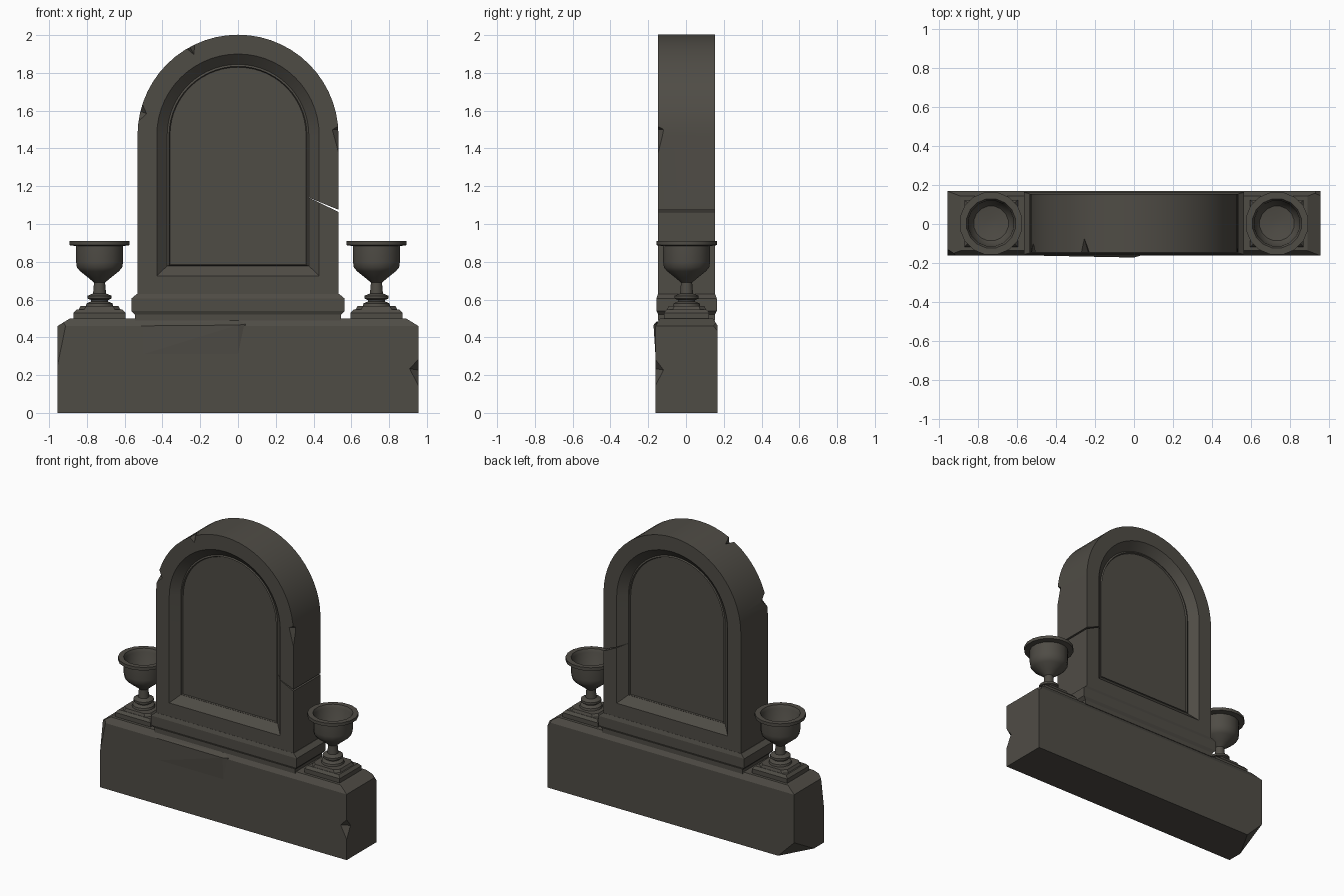
import bpy, bmesh, math

if "Cube" in bpy.data.objects:
    bpy.data.objects.remove(bpy.data.objects["Cube"])

stone = bpy.data.materials.new("dark_stone")
stone.diffuse_color = (0.078, 0.072, 0.060, 1)
stone.use_nodes = True
stone.node_tree.nodes["Principled BSDF"].inputs["Base Color"].default_value = stone.diffuse_color


def make(name, bm, smooth=None):
    bmesh.ops.recalc_face_normals(bm, faces=bm.faces)
    me = bpy.data.meshes.new(name)
    bm.to_mesh(me)
    bm.free()
    me.materials.append(stone)
    ob = bpy.data.objects.new(name, me)
    bpy.context.collection.objects.link(ob)
    if smooth:
        select(ob)
        bpy.ops.object.shade_smooth_by_angle(angle=math.radians(smooth))
    return ob


def select(ob):
    bpy.ops.object.select_all(action='DESELECT')
    ob.select_set(True)
    bpy.context.view_layer.objects.active = ob


def loft(name, loops, smooth=None):
    """Skin a stack of equal-length loops and cap both ends."""
    bm = bmesh.new()
    rings = [[bm.verts.new(p) for p in lp] for lp in loops]
    n = len(rings[0])
    for a, b in zip(rings, rings[1:]):
        for i in range(n):
            j = (i + 1) % n
            bm.faces.new((a[i], a[j], b[j], b[i]))
    bm.faces.new(rings[0])
    bm.faces.new(rings[-1])
    return make(name, bm, smooth)


def rect(hx, hy, z, cx=0, cy=0.003):
    return [(cx + sx * hx, cy + sy * hy, z) for sx, sy in ((-1, -1), (1, -1), (1, 1), (-1, 1))]


def octo(hx, hy, c, z, cx, cy):
    pts = [(hx, -hy + c), (hx, hy - c), (hx - c, hy), (-hx + c, hy),
           (-hx, hy - c), (-hx, -hy + c), (-hx + c, -hy), (hx - c, -hy)]
    return [(cx + x, cy + y, z) for x, y in pts]


def arch(r, z0, y, zc=1.47, n=28):
    top = [(r * math.cos(math.pi * i / n), y, zc + r * math.sin(math.pi * i / n)) for i in range(n + 1)]
    return [(r, y, z0)] + top + [(-r, y, z0)]


def hull(name, pts):
    bm = bmesh.new()
    for p in pts:
        bm.verts.new(p)
    bmesh.ops.convex_hull(bm, input=bm.verts)
    return make(name, bm)


def chip(ob, *pts):
    """Knock a convex piece out of a stone."""
    cut = hull("chip_cutter", pts)
    cut.hide_render = True
    mod = ob.modifiers.new("chip", 'BOOLEAN')
    mod.operation, mod.solver, mod.object = 'DIFFERENCE', 'EXACT', cut
    select(ob)
    bpy.ops.object.modifier_apply(modifier=mod.name)
    bpy.data.objects.remove(cut)


# Base block with a bevelled top
base = loft("base_block", [rect(.955, .165, 0), rect(.955, .165, .46), rect(.89, .14, .5)])
chip(base, (.90, -.17, .235), (.97, -.17, .31), (.97, -.17, .10), (.97, -.105, .225))
chip(base, (-.955, -.17, .2), (-.89, -.17, .52), (-.97, -.11, .52), (-.97, -.17, .2), (-1, -.25, .55))
chip(base, (.87, .18, .52), (.97, .18, .40), (.97, .08, .52), (1.05, .25, .6))
chip(base, (-.82, .17, -.01), (-.96, -.08, -.01), (-.96, .17, .13), (-1.1, .3, -.1))

# Slightly raised broken layer on the front of the base
hull("front_ledge", [(0, -.172, .465), (.04, -.16, .47), (0, -.16, .28), (-.6, -.16, .28),
                     (-.6, -.16, .46), (0, -.15, .49)])

# Moulding under the slab
loft("slab_moulding", [rect(.545, .15, .49), rect(.545, .15, .52), rect(.565, .16, .54),
                       rect(.565, .16, .605), rect(.535, .151, .63)])

# Arched slab, recessed panel on both faces
steps = [(.36, .785, .095), (.365, .782, .105), (.375, .778, .10), (.43, .725, .15), (.532, .55, .15)]
loops = [arch(r, z, .003 - y) for r, z, y in steps]
loops += [arch(r, z, .003 + y) for r, z, y in reversed(steps)]
slab = loft("arched_slab", loops)
chip(slab, (.485, -.16, 1.5), (.55, -.16, 1.535), (.55, -.16, 1.26), (.55, -.10, 1.50))
chip(slab, (-.475, -.16, 1.58), (-.51, -.16, 1.66), (-.56, -.16, 1.63), (-.56, -.16, 1.50), (-.545, -.06, 1.61))
chip(slab, (-.23, -.16, 1.89), (-.30, -.16, 1.95), (-.22, -.16, 2.0), (-.27, -.02, 1.965))
# Thin crack across the right edge
chip(slab, (.37, -.16, 1.142), (.37, .17, 1.142), (.55, -.16, 1.055), (.55, .17, 1.055),
     (.55, -.16, 1.068), (.55, .17, 1.068))
select(slab)
bpy.ops.object.shade_smooth_by_angle(angle=math.radians(20))

# Two goblets on stepped square plinths
profile = [(.075, .56), (.07, .58), (.045, .59), (.045, .597), (.065, .605), (.065, .62), (.035, .632),
           (.03, .69), (.06, .715), (.105, .75), (.122, .77), (.127, .80), (.127, .883), (.163, .888),
           (.163, .91), (.128, .91), (.118, .89), (.114, .80), (.09, .77), (.03, .76)]
N = 16
for side, x in (("left", -.733), ("right", .733)):
    loft(side + "_plinth", [rect(.137, .12, .49, x), rect(.137, .12, .53, x), rect(.12, .105, .548, x)])
    loft(side + "_plinth_step", [octo(.115, .105, .03, .54, x, .003), octo(.10, .095, .03, .566, x, .003)])
    loft(side + "_goblet", [[(x + r * math.cos(2 * math.pi * (i + .5) / N),
                              .003 + r * math.sin(2 * math.pi * (i + .5) / N), z)
                             for i in range(N)] for r, z in profile], 40)
